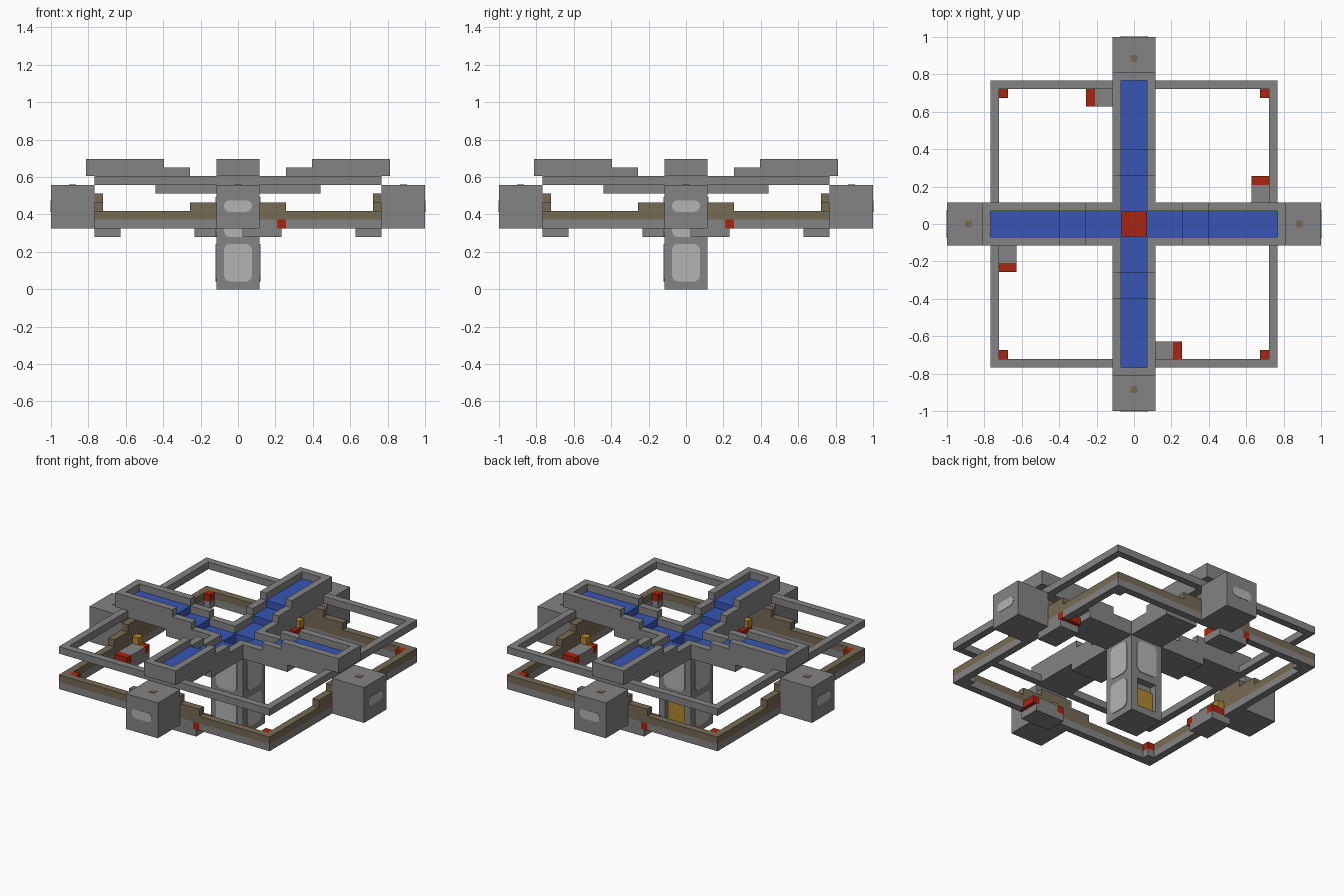
import bpy, bmesh
from math import pi, cos, sin
from mathutils import Matrix, Vector

if "Cube" in bpy.data.objects:
    bpy.data.objects.remove(bpy.data.objects["Cube"])

U = 2 / 43  # one building block


def material(name, rgb):
    m = bpy.data.materials.new(name)
    m.use_nodes = True
    m.diffuse_color = (*rgb, 1)
    m.node_tree.nodes["Principled BSDF"].inputs["Base Color"].default_value = (*rgb, 1)
    return m


GREY = material("stone grey", (0.23, 0.23, 0.23))
LIGHT = material("window grey", (0.45, 0.46, 0.45))
BLUE = material("water blue", (0.037, 0.093, 0.46))
RED = material("red", (0.39, 0.018, 0.005))
BROWN = material("path brown", (0.18, 0.145, 0.09))
YELLOW = material("door yellow", (0.43, 0.25, 0.03))


def finish(name, mat, bm, sides):
    """Repeat the front geometry around the centre and scale it."""
    src = bm.copy()
    bm.clear()
    for k in sides:
        side = src.copy()
        side.transform(Matrix.Scale(U, 4) @ Matrix.Rotation(k * pi / 2, 4, "Z"))
        tmp = bpy.data.meshes.new("side")
        side.to_mesh(tmp)
        bm.from_mesh(tmp)
        bpy.data.meshes.remove(tmp)
        side.free()
    mesh = bpy.data.meshes.new(name)
    bm.to_mesh(mesh)
    mesh.materials.append(mat)
    bpy.context.scene.collection.objects.link(bpy.data.objects.new(name, mesh))
    src.free()
    bm.free()


def blocks(name, mat, boxes, sides=range(4)):
    """Boxes as (sideways from-to, outwards from-to, height from-to)."""
    bm = bmesh.new()
    for t, r, z in boxes:
        size = (t[1] - t[0], r[1] - r[0], z[1] - z[0], 1)
        mid = Vector((sum(t), -sum(r), sum(z))) / 2
        bmesh.ops.create_cube(bm, size=1, matrix=Matrix.Translation(mid) @ Matrix.Diagonal(size))
    finish(name, mat, bm, sides)


def window(name, r, z, half_w, half_h, radius, sides=range(4)):
    """Thin plate with round corners on an outward wall."""
    bm = bmesh.new()
    pts = []
    for q, (sx, sz) in enumerate([(1, 1), (-1, 1), (-1, -1), (1, -1)]):
        for i in range(4):
            a = (q + i / 3) * pi / 2
            pts.append((sx * (half_w - radius) + radius * cos(a), -r - 0.1,
                        z + sz * (half_h - radius) + radius * sin(a)))
    face = bm.faces.new([bm.verts.new(p) for p in pts])
    ext = bmesh.ops.extrude_face_region(bm, geom=[face])
    moved = [v for v in ext["geom"] if isinstance(v, bmesh.types.BMVert)]
    bmesh.ops.translate(bm, vec=(0, 0.15, 0), verts=moved)
    bmesh.ops.recalc_face_normals(bm, faces=bm.faces)
    finish(name, LIGHT, bm, sides)


WIDE, INNER = (-2.5, 2.5), (-1.5, 1.5)

# Central tower: body with a door recess on the back
blocks("tower_body", GREY, [(WIDE, (-1.5, 2.5), (0, 9))], [0])
blocks("tower_door_frame", GREY, [
    ((-2.5, -1.5), (1.5, 2.5), (0, 9)),
    ((1.5, 2.5), (1.5, 2.5), (0, 9)),
    (INNER, (1.5, 2.5), (0, 1)),
    (INNER, (1.5, 2.5), (5, 9))], [2])
blocks("tower_door", YELLOW, [(INNER, (1.5, 1.9), (1, 4))], [2])
blocks("tower_shaft_walls", GREY, [((-2.5, 1.5), (1.5, 2.5), (9, 11))])
blocks("shaft_water", BLUE, [(INNER, (1.42, 1.5), (9, 12))])
blocks("shaft_floor", RED, [(INNER, INNER, (9, 9.1))], [0])
window("tower_lower_windows", 2.5, 3.05, 1.6, 2.15, 0.7, [0, 1, 3])
window("tower_upper_windows", 2.5, 8.3, 1.6, 2.3, 0.7)

# Four stepped water channels: (outwards from-to, underside, water level)
walls, water = [], []
for r, low, level in [((1.5, 5.5), 11, 12), ((5.5, 8.5), 11, 13),
                      ((8.5, 9.5), 11, 14), ((9.5, 16.5), 12, 14)]:
    bed = max(level - 1, low + 0.2)
    walls += [((1.5, 2.5), r, (low, level + 1)),
              ((-2.5, -1.5), r, (low, level + 1)),
              (INNER, r, (low, bed))]
    water.append((INNER, r, (bed, level)))
walls.append((WIDE, (16.5, 17.5), (13, 15)))
blocks("channel_walls", GREY, walls)
blocks("channel_water", BLUE, water)

# Upper and lower square rings, each side running into the next
RING = (15.5, 16.5)
blocks("upper_ring", GREY, [((-16.5, 15.5), RING, (12, 13))])
blocks("lower_ring_base", GREY, [((-16.5, 0.5), RING, (7, 8)), ((5.5, 15.5), RING, (7, 8))])
blocks("lower_ring_path", BROWN, [
    ((-16.5, 15.5), RING, (8, 9)),
    ((-5.5, 5.5), RING, (9, 10)),
    (WIDE, RING, (10, 11))])
CORNER = (14.5, 15.5)
blocks("corner_posts", GREY, [(CORNER, CORNER, (7, 8))])
blocks("corner_lamps", RED, [(CORNER, CORNER, (8, 9))])

# Landing beside each cabin
DEPTH = (13.5, 16.5)
blocks("landing", GREY, [((0.5, 5), DEPTH, (6, 7)), ((1.5, 4.5), DEPTH, (7, 8))])
blocks("landing_ends", RED, [((4.5, 5.5), DEPTH, (7, 8)), ((0.5, 1.5), DEPTH, (7, 8))])
blocks("landing_box", YELLOW, [((0.5, 1.5), CORNER, (8, 9))])

# Outer cabins
blocks("cabins", GREY, [(WIDE, (16.5, 21.5), (7, 12))])
blocks("cabin_roof_caps", BROWN, [((-0.4, 0.4), (18.6, 19.4), (12, 12.05))])
window("cabin_windows", 21.45, 9.55, 1.6, 0.65, 0.6)
